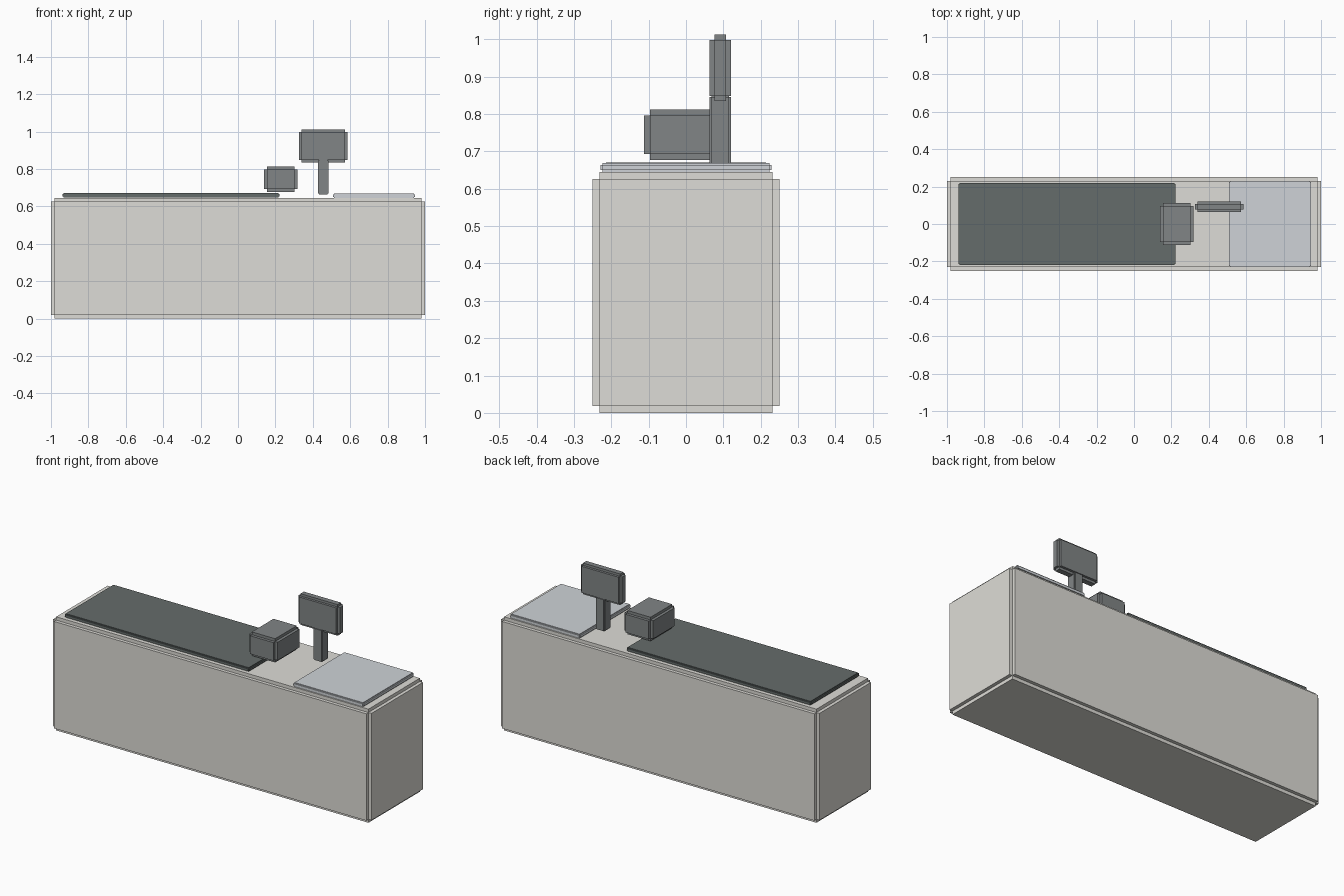
import bpy, bmesh
from mathutils import Vector, Matrix

if "Cube" in bpy.data.objects:
    bpy.data.objects.remove(bpy.data.objects["Cube"])


def material(name, rgb):
    mat = bpy.data.materials.new(name)
    mat.diffuse_color = (*rgb, 1.0)
    mat.use_nodes = True
    mat.node_tree.nodes["Principled BSDF"].inputs["Base Color"].default_value = mat.diffuse_color
    return mat


def stepped_block(name, lo, hi, step, mat):
    """Block with stepped edges: three boxes, each full-size along one axis only."""
    lo, hi = Vector(lo), Vector(hi)
    centre, size = (lo + hi) / 2, hi - lo
    bm = bmesh.new()
    for axis in range(3):
        dims = [size[i] - (0 if i == axis else 2 * step) for i in range(3)]
        bmesh.ops.create_cube(bm, size=1.0, matrix=Matrix.Diagonal((*dims, 1.0)))
    mesh = bpy.data.meshes.new(name)
    bm.to_mesh(mesh)
    bm.free()
    mesh.materials.append(mat)
    obj = bpy.data.objects.new(name, mesh)
    obj.location = centre
    bpy.context.collection.objects.link(obj)
    return obj


cream = material("warm_grey", (0.73, 0.72, 0.68))
black = material("belt_black", (0.13, 0.15, 0.145))
dark = material("dark_plastic", (0.22, 0.235, 0.24))
steel = material("steel", (0.62, 0.65, 0.68))

# Counter body
stepped_block("counter_body", (-1, -0.25, 0), (1, 0.25, 0.645), 0.019, cream)

# Conveyor belt and bagging tray
stepped_block("conveyor_belt", (-0.937, -0.219, 0.648), (0.222, 0.219, 0.67), 0.005, black)
stepped_block("bagging_tray", (0.507, -0.229, 0.645), (0.947, 0.229, 0.669), 0.005, steel)

# Scanner
stepped_block("scanner", (0.139, -0.113, 0.677), (0.317, 0.113, 0.812), 0.016, dark)

# Display on its post
stepped_block("display_post", (0.428, 0.063, 0.664), (0.484, 0.12, 0.85), 0.005, dark)
stepped_block("display_screen", (0.326, 0.063, 0.835), (0.586, 0.12, 1.012), 0.0135, dark)
